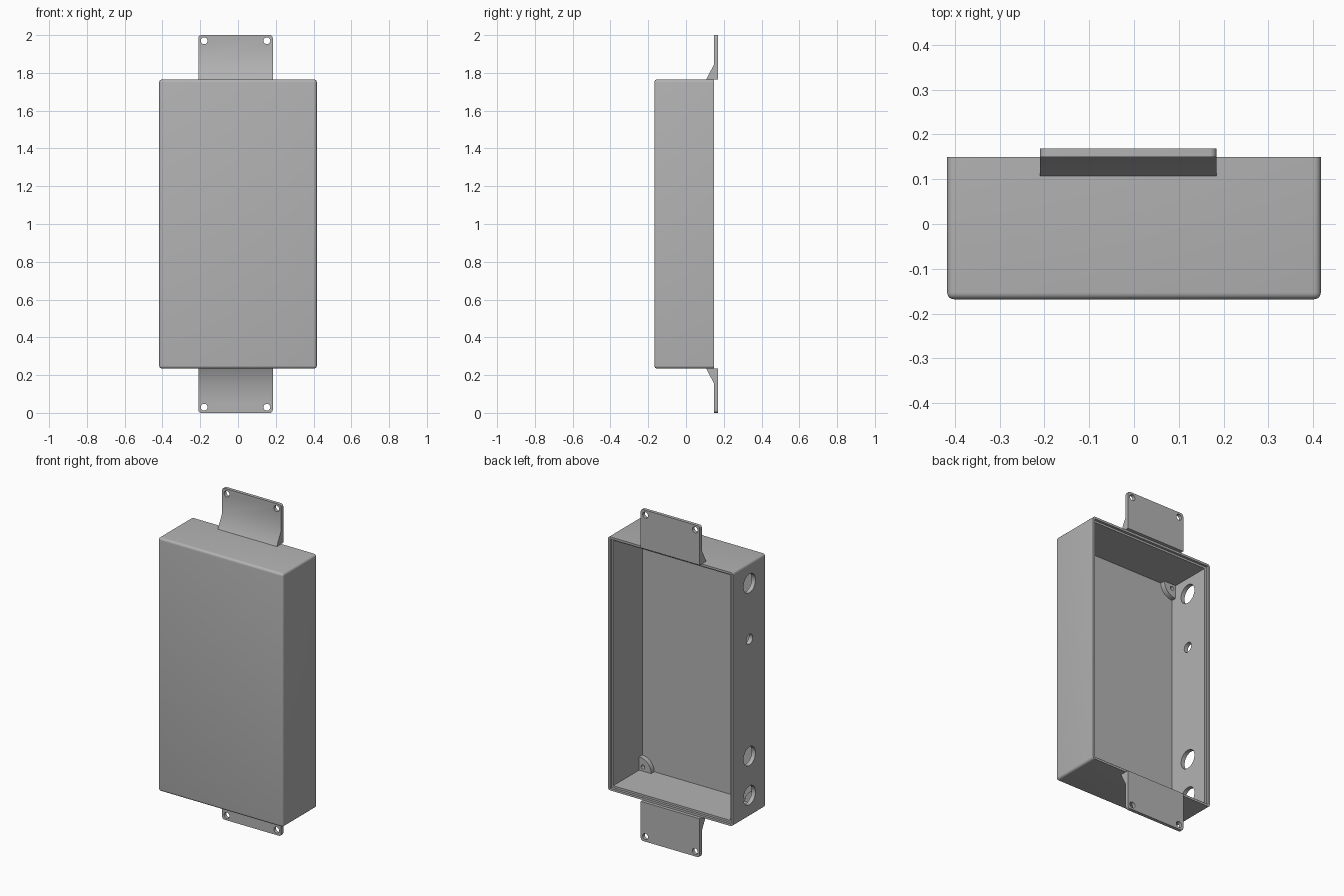
import bpy
import bmesh
import math
from mathutils import Matrix, Vector

if "Cube" in bpy.data.objects:
    bpy.data.objects.remove(bpy.data.objects["Cube"])

grey = bpy.data.materials.new("plain grey")
grey.use_nodes = True
grey.diffuse_color = (0.45, 0.45, 0.45, 1)
grey.node_tree.nodes["Principled BSDF"].inputs["Base Color"].default_value = (0.45, 0.45, 0.45, 1)

HALF_W, FRONT, BACK = 0.417, -0.168, 0.149
MID_Z, HALF_H = 1.0, 0.765
WALL, LIP = 0.025, 0.013


def finish(name, bm):
    bmesh.ops.recalc_face_normals(bm, faces=bm.faces)
    mesh = bpy.data.meshes.new(name)
    bm.to_mesh(mesh)
    bm.free()
    mesh.materials.append(grey)
    obj = bpy.data.objects.new(name, mesh)
    bpy.context.collection.objects.link(obj)
    return obj


def block(name, lo, hi, round_edge=None, radius=0.015):
    """Box between two corners, rounding the edges picked by a rule."""
    lo, hi = Vector(lo), Vector(hi)
    bm = bmesh.new()
    bmesh.ops.create_cube(bm, size=1)
    for v in bm.verts:
        v.co = (lo + hi) / 2 + v.co * (hi - lo)
    if round_edge:
        edges = [e for e in bm.edges if round_edge(e)]
        bmesh.ops.bevel(bm, geom=edges, offset=radius, segments=5, profile=0.5, affect='EDGES')
    return finish(name, bm)


def rod(axis, centre, radius, depth):
    """Round cutter along x or y."""
    bm = bmesh.new()
    turn = Matrix.Rotation(math.pi / 2, 4, 'Y' if axis == 'x' else 'X')
    bmesh.ops.create_cone(bm, cap_ends=True, segments=32, radius1=radius, radius2=radius,
                          depth=depth, matrix=Matrix.Translation(centre) @ turn)
    return finish("cutter", bm)


def prism(name, points, direction):
    """Flat outline pushed along a direction."""
    bm = bmesh.new()
    face = bm.faces.new([bm.verts.new(p) for p in points])
    made = bmesh.ops.extrude_face_region(bm, geom=[face])["geom"]
    bmesh.ops.translate(bm, verts=[v for v in made if isinstance(v, bmesh.types.BMVert)],
                        vec=direction)
    return bm


def cut(obj, cutters):
    bpy.context.view_layer.objects.active = obj
    for cutter in cutters:
        cutter.hide_render = True
        mod = obj.modifiers.new("cut", 'BOOLEAN')
        mod.operation = 'DIFFERENCE'
        mod.solver = 'EXACT'
        mod.object = cutter
        bpy.ops.object.modifier_apply(modifier=mod.name)
        bpy.data.objects.remove(cutter)


def smooth(obj):
    bpy.ops.object.select_all(action='DESELECT')
    obj.select_set(True)
    bpy.context.view_layer.objects.active = obj
    bpy.ops.object.shade_smooth_by_angle(angle=math.radians(30))


# Housing: rounded everywhere except around the open back
housing = block("housing", (-HALF_W, FRONT, MID_Z - HALF_H), (HALF_W, BACK, MID_Z + HALF_H),
                lambda e: min(v.co.y for v in e.verts) < 0)


def cavity(inset, start):
    return block("cutter", (-HALF_W + inset, start, MID_Z - HALF_H + inset),
                 (HALF_W - inset, BACK + 0.1, MID_Z + HALF_H - inset))


cutters = [cavity(WALL, FRONT + WALL), cavity(LIP, BACK - 0.015)]

# Cable holes through the right wall
for z, r in ((1.643, 0.057), (1.306, 0.03), (0.6, 0.057), (0.364, 0.057)):
    cutters.append(rod('x', (-HALF_W, -0.01, z), r, 0.2))
cut(housing, cutters)
smooth(housing)

# Quarter-round screw bosses in the inner front corners
for sx, side in ((-1, "right"), (1, "left")):
    for sz, level in ((-1, "lower"), (1, "upper")):
        corner = Vector((sx * (HALF_W - WALL), FRONT + WALL, MID_Z + sz * (HALF_H - WALL)))
        arc = [math.radians(90 * i / 12) for i in range(13)]
        outline = [corner] + [corner - Vector((sx * math.cos(a), 0, sz * math.sin(a))) * 0.08
                              for a in arc]
        boss = finish(f"{level}_{side}_boss", prism("boss", outline, (0, 0.03, 0)))
        cut(boss, [rod('y', corner - Vector((sx, 0, sz)) * 0.025 + Vector((0, 0.03, 0)), 0.012, 0.05)])
        smooth(boss)

# Mounting tabs with a sloped foot, rounded outer corners and two screw holes
TAB_RIGHT, TAB_LEFT, TAB_BACK = -0.21, 0.184, 0.169
for s, level in ((1, "upper"), (-1, "lower")):
    section = [(0.107, HALF_H), (TAB_BACK, HALF_H), (TAB_BACK, 1), (BACK, 1), (BACK, 0.846)]
    bm = prism("tab", [(TAB_RIGHT, y, MID_Z + s * h) for y, h in section],
               (TAB_LEFT - TAB_RIGHT, 0, 0))
    corners = [e for e in bm.edges
               if all(abs(v.co.z - MID_Z) > 0.99 for v in e.verts)
               and abs(e.verts[0].co.x - e.verts[1].co.x) < 0.01]
    bmesh.ops.bevel(bm, geom=corners, offset=0.015, segments=5, profile=0.5, affect='EDGES')
    tab = finish(f"{level}_mounting_tab", bm)
    cut(tab, [rod('y', (x, 0.16, MID_Z + s * 0.97), 0.018, 0.1)
              for x in (TAB_RIGHT + 0.031, TAB_LEFT - 0.031)])
    smooth(tab)
